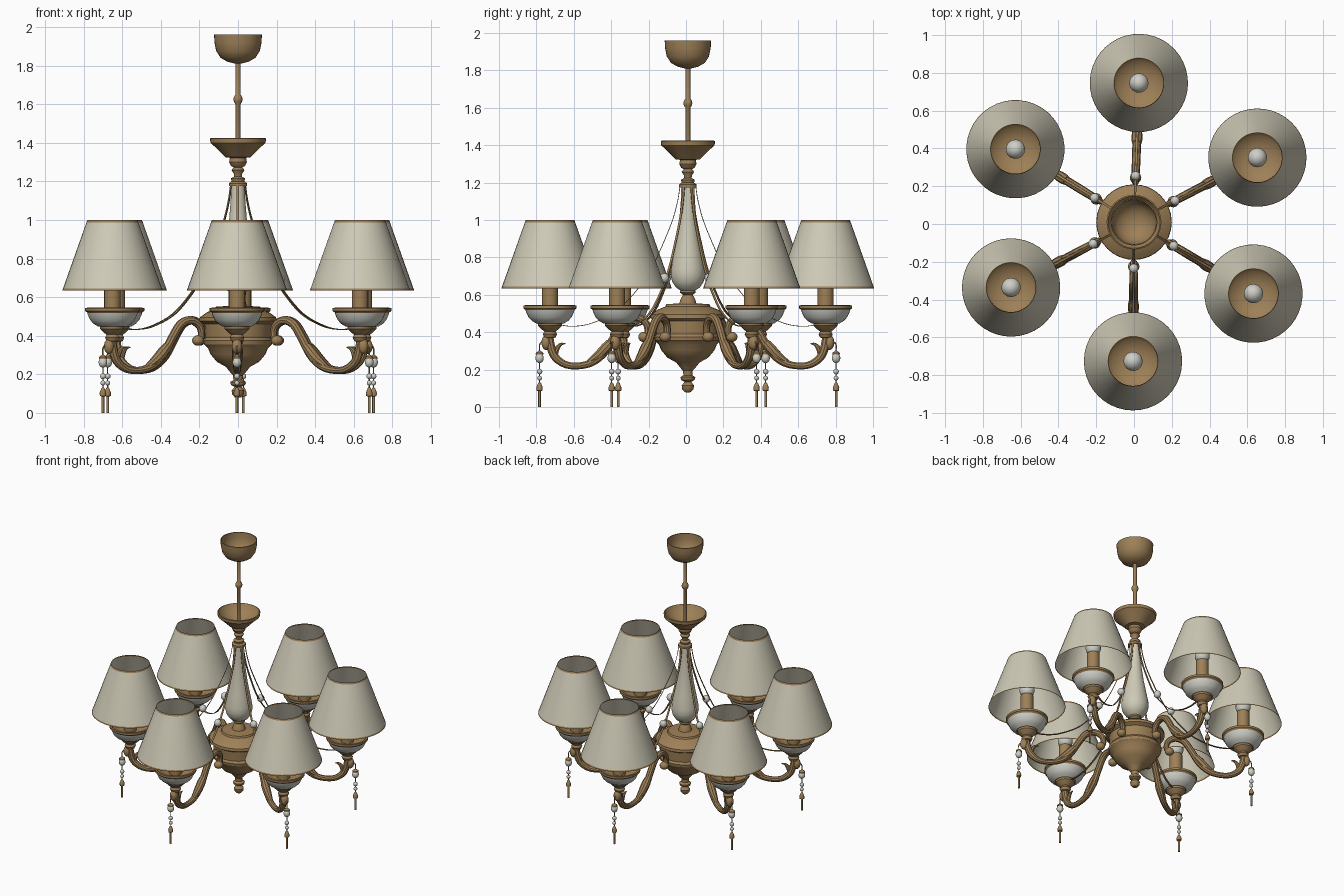
import bpy, bmesh, math
from mathutils import Vector, Matrix

CENTRE = Vector((0, 0.01, 0))
ANGLES = [88, 27.6, -30.9, -90.4, -152, 148.4]
R = 0.737          # distance of each lamp from the column


def material(name, rgb):
    m = bpy.data.materials.new(name)
    m.diffuse_color = (*rgb, 1)
    return m


BRASS = material("antique_brass", (0.34, 0.215, 0.095))
CREAM = material("cream_fabric", (0.62, 0.59, 0.47))
GLASS = material("pale_glass", (0.62, 0.62, 0.57))


def finish(bm, name, mats, angle=0, sharp=35):
    bmesh.ops.remove_doubles(bm, verts=bm.verts, dist=1e-5)
    bmesh.ops.recalc_face_normals(bm, faces=bm.faces)
    me = bpy.data.meshes.new(name)
    bm.to_mesh(me)
    bm.free()
    for m in mats:
        me.materials.append(m)
    ob = bpy.data.objects.new(name, me)
    bpy.context.collection.objects.link(ob)
    ob.location = CENTRE
    ob.rotation_euler.z = math.radians(angle)
    bpy.context.view_layer.objects.active = ob
    ob.select_set(True)
    bpy.ops.object.shade_smooth_by_angle(angle=math.radians(sharp))
    ob.select_set(False)
    return ob


def lathe(name, profile, mats, x=0, angle=0, seg=32, rule=None):
    """Spin (radius, z) points about a vertical axis at local x."""
    bm = bmesh.new()
    vs = [bm.verts.new((r + x, 0, z)) for r, z in profile]
    es = [bm.edges.new(p) for p in zip(vs, vs[1:])]
    bmesh.ops.spin(bm, geom=vs + es, cent=(x, 0, 0), axis=(0, 0, 1),
                   angle=2 * math.pi, steps=seg)
    bmesh.ops.remove_doubles(bm, verts=bm.verts, dist=1e-5)
    if rule:
        for f in bm.faces:
            f.material_index = rule(f.calc_center_median().z)
    return finish(bm, name, mats, angle)


def smooth_path(pts, n=5):
    """Catmull-Rom through (x, z, ...) tuples."""
    p = [Vector(q) for q in pts]
    p = [2 * p[0] - p[1]] + p + [2 * p[-1] - p[-2]]
    out = []
    for a, b, c, d in zip(p, p[1:], p[2:], p[3:]):
        for i in range(n):
            t = i / n
            out.append(0.5 * (2 * b + (c - a) * t + (2 * a - 5 * b + 4 * c - d) * t * t
                              + (3 * b - a - 3 * c + d) * t ** 3))
    return out + [p[-2]]


def sweep(name, pts, mats, angle, seg=10, flat=None):
    """Tube along (x, z, radius) points in the local xz plane; flat = half width in y."""
    path = smooth_path(pts)
    bm = bmesh.new()
    rings = []
    for i, q in enumerate(path):
        d = path[min(i + 1, len(path) - 1)] - path[max(i - 1, 0)]
        n = Vector((-d.y, d.x)).normalized()
        ring = []
        for k in range(seg):
            a = 2 * math.pi * (k + 0.5) / seg
            s, w = math.cos(a) * q.z, math.sin(a) * (flat or q.z)
            ring.append(bm.verts.new((q.x + n.x * s, w, q.y + n.y * s)))
        rings.append(ring)
    for a, b in zip(rings, rings[1:]):
        for k in range(seg):
            bm.faces.new((a[k], a[(k + 1) % seg], b[(k + 1) % seg], b[k]))
    bm.faces.new(rings[0])
    bm.faces.new(rings[-1])
    return finish(bm, name, mats, angle)


def balls(name, items, mats, angle):
    """Ellipsoids given as (x, z, radius, half height)."""
    bm = bmesh.new()
    for x, z, r, h in items:
        bmesh.ops.create_uvsphere(bm, u_segments=14, v_segments=9, radius=1,
                                  matrix=Matrix.Translation((x, 0, z)) @ Matrix.Diagonal((r, r, h, 1)))
    return finish(bm, name, mats, angle, 60)


# Ceiling canopy: hollow cup
lathe("canopy", [(0.118, 1.96), (0.124, 1.96), (0.122, 1.92), (0.113, 1.875), (0.09, 1.84),
                 (0.055, 1.82), (0.015, 1.81), (0, 1.815), (0.05, 1.826), (0.085, 1.846),
                 (0.108, 1.88), (0.117, 1.92), (0.118, 1.96)], [BRASS])
# Hanging rod with a knuckle
lathe("rod", [(0.013, 1.33), (0.013, 1.6), (0.021, 1.612), (0.024, 1.625), (0.021, 1.638),
              (0.013, 1.65), (0.013, 1.818)], [BRASS], seg=16)
# Upper dish and turned neck
lathe("upper_dish", [(0, 1.34), (0.06, 1.35), (0.12, 1.39), (0.138, 1.425), (0.145, 1.422),
                     (0.143, 1.40), (0.115, 1.375), (0.08, 1.34), (0.065, 1.325), (0.042, 1.322),
                     (0.046, 1.30), (0.036, 1.28), (0.022, 1.272), (0.034, 1.258), (0.022, 1.24),
                     (0.02, 1.225), (0.037, 1.215), (0.033, 1.20), (0.047, 1.19), (0.047, 1.175),
                     (0, 1.175)], [BRASS])
# Teardrop column
lathe("column", [(0.035, 1.18), (0.038, 1.1), (0.046, 1.0), (0.06, 0.9), (0.077, 0.81),
                 (0.09, 0.74), (0.092, 0.705), (0.084, 0.67), (0.064, 0.64), (0.035, 0.62)], [CREAM])
# Central body with finial
lathe("body", [(0, 0.63), (0.04, 0.628), (0.042, 0.612), (0.026, 0.6), (0.04, 0.575), (0.045, 0.555),
               (0.115, 0.55), (0.12, 0.538), (0.16, 0.522), (0.198, 0.495), (0.2, 0.475),
               (0.175, 0.46), (0.17, 0.39), (0.18, 0.375), (0.176, 0.355), (0.155, 0.335),
               (0.143, 0.305), (0.11, 0.265), (0.062, 0.238), (0.04, 0.21), (0.026, 0.195),
               (0.024, 0.17), (0.04, 0.16), (0.036, 0.145), (0.018, 0.135), (0.033, 0.115),
               (0.03, 0.095), (0.016, 0.08), (0, 0.078)], [BRASS])

for a in ANGLES:
    # S-shaped arm with scroll end and leaves
    sweep("arm", [(0.737, 0.4, 0.02), (0.738, 0.35, 0.024), (0.715, 0.275, 0.023), (0.66, 0.23, 0.02),
                  (0.59, 0.22, 0.019), (0.51, 0.24, 0.021), (0.44, 0.3, 0.023), (0.385, 0.39, 0.023),
                  (0.335, 0.46, 0.023), (0.275, 0.48, 0.022), (0.225, 0.45, 0.02),
                  (0.215, 0.40, 0.019), (0.235, 0.375, 0.022)], [BRASS], a)
    balls("scroll_curl", [(0.235, 0.375, 0.031, 0.027), (0.757, 0.345, 0.027, 0.04)], [BRASS], a)
    sweep("arm_leaf", [(0.71, 0.26, 0.012), (0.70, 0.31, 0.014), (0.68, 0.335, 0.009),
                       (0.655, 0.34, 0.002)], [BRASS], a, 8)
    sweep("arm_sheath", [(0.55, 0.225, 0.012), (0.48, 0.275, 0.026), (0.44, 0.315, 0.029),
                         (0.415, 0.345, 0.024)], [BRASS], a)
    # Lamp cup: brass rim and collar, pale bowl between
    lathe("lamp_cup", [(0, 0.50), (0.06, 0.505), (0.115, 0.525), (0.132, 0.545), (0.142, 0.543),
                       (0.142, 0.528), (0.128, 0.518), (0.112, 0.482), (0.075, 0.45), (0.066, 0.448),
                       (0.064, 0.435), (0.044, 0.415), (0.03, 0.405), (0.038, 0.39), (0.03, 0.372),
                       (0, 0.365)], [BRASS, GLASS], R, a,
          rule=lambda z: 0)
    lathe("cup_bowl", [(0.131, 0.518), (0.128, 0.508), (0.115, 0.48), (0.098, 0.462), (0.074, 0.447)],
          [GLASS], R, a)
    # Candle sleeve and bulb
    lathe("candle_sleeve", [(0.043, 0.505), (0.043, 0.72), (0, 0.72)], [BRASS], R, a, 20)
    balls("bulb", [(R, 0.765, 0.052, 0.056)], [GLASS], a)
    # Tapered shade with brass trims
    lathe("shade", [(0.26, 0.635), (0.2568, 0.644), (0.1345, 0.988), (0.13, 1.0)],
          [CREAM, BRASS], R, a, 40, rule=lambda z: int(z < 0.642 or z > 0.99))
    # Garland ribbon and its bead
    sweep("garland", [(x, z, 0.0025) for x, z in
                      [(0.042, 1.18), (0.055, 1.1), (0.082, 1.0), (0.13, 0.88), (0.19, 0.75),
                       (0.265, 0.635), (0.38, 0.515), (0.51, 0.45), (0.61, 0.432), (0.69, 0.44)]],
          [BRASS], a, 4, 0.009)
    balls("garland_bead", [(0.245, 0.69, 0.025, 0.026)], [GLASS], a)
    # Hanging pendant: hook, beads, cap and tassel
    sweep("pendant_hook", [(0.755, 0.335, 0.004), (0.775, 0.348, 0.004), (0.792, 0.335, 0.004),
                           (0.793, 0.28, 0.003), (0.793, 0.1, 0.003)], [BRASS], a, 6)
    balls("pendant_beads", [(0.793, 0.262, 0.023, 0.027), (0.793, 0.19, 0.015, 0.015),
                            (0.793, 0.155, 0.013, 0.013)], [GLASS], a)
    lathe("pendant_caps", [(0.004, 0.302), (0.02, 0.29), (0.021, 0.28)], [BRASS], 0.793, a, 12)
    lathe("tassel", [(0, 0.135), (0.008, 0.128), (0.017, 0.105), (0.016, 0.088), (0.007, 0.085),
                     (0.007, 0), (0, 0)], [BRASS], 0.793, a, 12)
